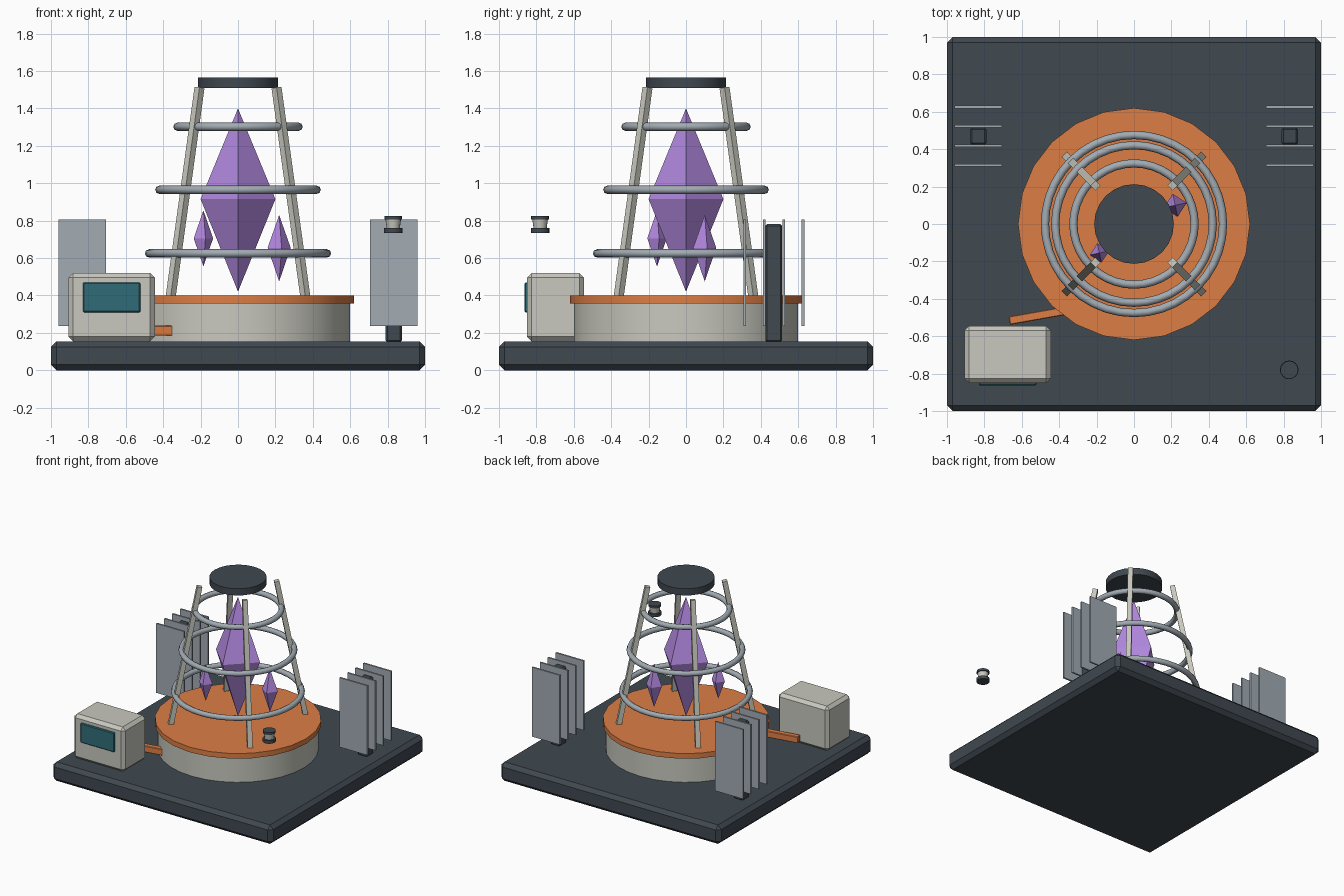
import bpy
from math import radians
from mathutils import Vector

if "Cube" in bpy.data.objects:
    bpy.data.objects.remove(bpy.data.objects["Cube"])


def material(name, r, g, b):
    m = bpy.data.materials.new(name)
    m.diffuse_color = (r, g, b, 1)
    m.use_nodes = True
    m.node_tree.nodes["Principled BSDF"].inputs["Base Color"].default_value = m.diffuse_color
    return m


SLATE = material("slate", 0.05, 0.065, 0.08)
ORANGE = material("orange", 0.72, 0.21, 0.06)
CREAM = material("cream", 0.58, 0.58, 0.52)
STEEL = material("steel", 0.36, 0.41, 0.45)
PURPLE = material("purple", 0.45, 0.25, 0.75)
TEAL = material("teal", 0.03, 0.15, 0.19)


def finish(name, mat, smooth=False):
    o = bpy.context.object
    o.name = o.data.name = name
    o.data.materials.append(mat)
    if smooth:
        bpy.ops.object.shade_smooth_by_angle(angle=radians(40))
    return o


def box(name, lo, hi, mat, bevel=0):
    lo, hi = Vector(lo), Vector(hi)
    bpy.ops.mesh.primitive_cube_add(size=1, location=(lo + hi) / 2)
    o = finish(name, mat)
    o.scale = hi - lo
    bpy.ops.object.transform_apply(location=False, rotation=False, scale=True)
    if bevel:
        m = o.modifiers.new("bevel", 'BEVEL')
        m.width, m.segments = bevel, 1
    return o


def disc(name, x, y, z0, z1, r0, r1, mat, sides=24):
    bpy.ops.mesh.primitive_cone_add(vertices=sides, radius1=r0, radius2=r1,
                                    depth=z1 - z0, location=(x, y, (z0 + z1) / 2))
    return finish(name, mat, True)


def crystal(name, x, y, z0, zmid, z1, r, turn=0):
    ring = [(r, 0, zmid), (0, r, zmid), (-r, 0, zmid), (0, -r, zmid)]
    faces = []
    for i in range(4):
        j = (i + 1) % 4
        faces += [(i, j, 4), (j, i, 5)]
    me = bpy.data.meshes.new(name)
    me.from_pydata(ring + [(0, 0, z1), (0, 0, z0)], [], faces)
    me.materials.append(PURPLE)
    o = bpy.data.objects.new(name, me)
    o.location = (x, y, 0)
    o.rotation_euler.z = radians(turn)
    bpy.context.collection.objects.link(o)


# Base plate and reactor drum
box("base_plate", (-1, -1, 0), (1, 1, 0.155), SLATE, 0.03)
disc("drum", 0, 0, 0.15, 0.36, 0.6, 0.6, CREAM, 32)
disc("drum_rim", 0, 0, 0.358, 0.4, 0.62, 0.62, ORANGE)

# Crystals
crystal("main_crystal", 0, 0, 0.42, 0.915, 1.4, 0.2)
crystal("right_crystal", 0.22, 0.1, 0.475, 0.655, 0.83, 0.063, 12)
crystal("left_crystal", -0.185, -0.155, 0.555, 0.705, 0.855, 0.053, 12)

# Leaning struts
for sx in (-1, 1):
    for sy in (-1, 1):
        a = Vector((sx * 0.361, sy * 0.361, 0.385))
        b = Vector((sx * 0.206, sy * 0.206, 1.51))
        # four-sided prism with faces square to the diagonal
        bpy.ops.mesh.primitive_cube_add(size=1, location=(a + b) / 2)
        strut = finish("strut", CREAM)
        d = (b - a).normalized()
        side = Vector((-sy, sx, 0)).normalized()
        out = side.cross(d)
        for v in strut.data.vertices:
            c = v.co.copy()
            v.co = side * c.x * 0.038 + out * c.y * 0.038 + d * c.z * (b - a).length
        if side.cross(out).dot(d) < 0:
            strut.data.flip_normals()

# Coil rings and top cap
for z, r in ((0.625, 0.476), (0.965, 0.421), (1.302, 0.324)):
    bpy.ops.mesh.primitive_torus_add(major_segments=40, minor_segments=8, location=(0, 0, z),
                                     major_radius=r, minor_radius=0.022)
    finish("coil_ring", STEEL)
    bpy.ops.object.shade_smooth()
disc("top_cap", 0, 0, 1.51, 1.565, 0.213, 0.213, SLATE)

# Control box, screen and feed pipe
box("control_box", (-0.907, -0.85, 0.155), (-0.445, -0.545, 0.52), CREAM, 0.025)
box("screen", (-0.83, -0.863, 0.31), (-0.522, -0.84, 0.47), TEAL, 0.006)
pipe = box("feed_pipe", (-0.67, -0.5, 0.185), (-0.22, -0.455, 0.238), ORANGE, 0.004)
pipe.rotation_euler.z = radians(10)

# Radiators at the back on both sides
for s in (-1, 1):
    x = s * 0.832
    box("radiator_post", (x - 0.044, 0.424, 0.15), (x + 0.044, 0.514, 0.782), SLATE, 0.01)
    for i in range(4):
        y = 0.315 + i * 0.1035
        box("radiator_fin", (x - 0.127, y - 0.007, 0.237), (x + 0.127, y + 0.007, 0.807), STEEL)

# Small hovering beacon
disc("beacon_foot", 0.83, -0.78, 0.735, 0.76, 0.05, 0.05, SLATE, 16)
disc("beacon_body", 0.83, -0.78, 0.758, 0.81, 0.035, 0.042, CREAM, 16)
disc("beacon_top", 0.83, -0.78, 0.806, 0.825, 0.048, 0.048, SLATE, 16)
